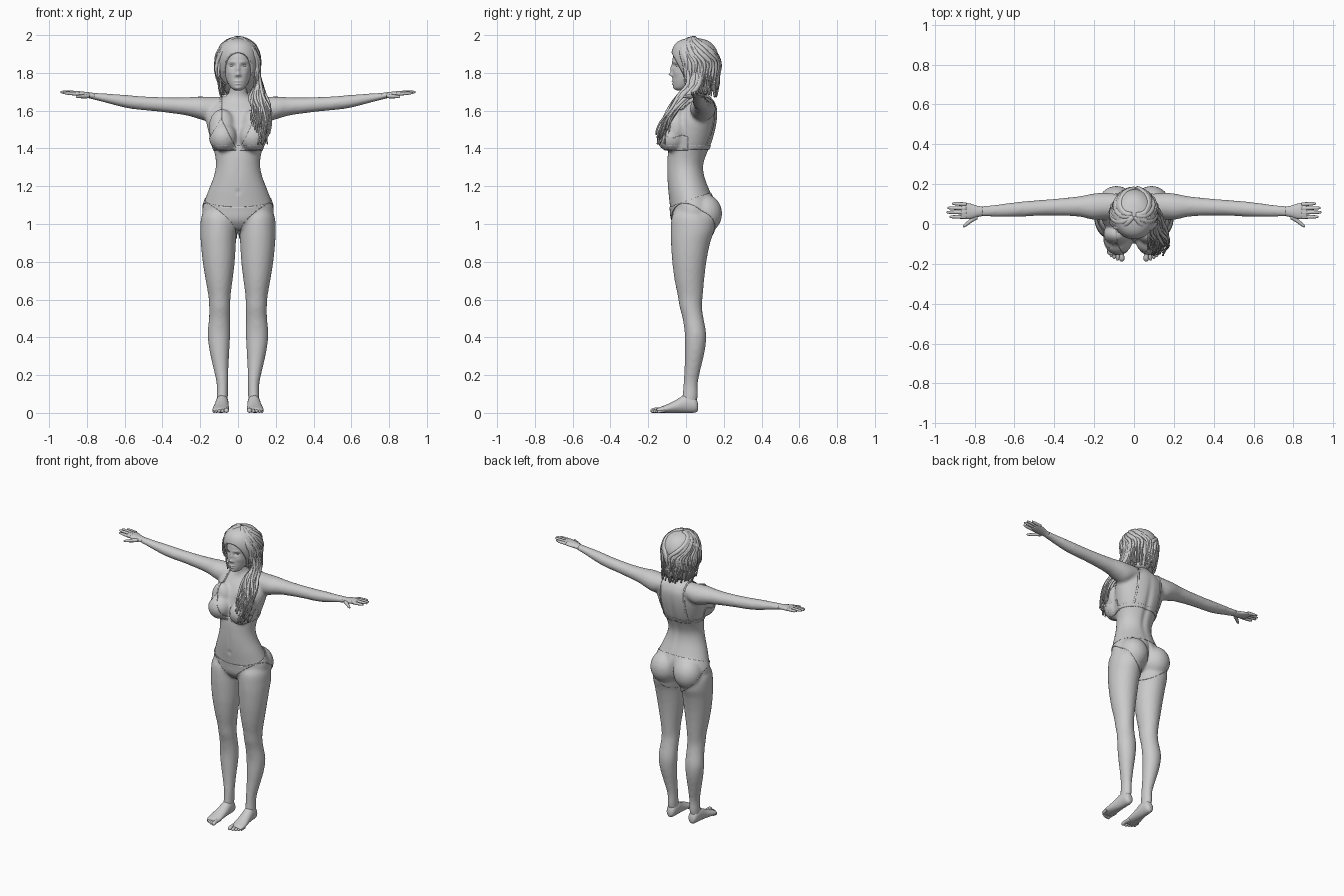
import bpy, bmesh, math, random
from mathutils import Vector, Matrix

random.seed(4)


def smooth_path(rows, n=4):
    """Catmull-Rom interpolation of equal-length tuples."""
    out = []
    for i in range(len(rows) - 1):
        a, b, c, d = rows[max(i - 1, 0)], rows[i], rows[i + 1], rows[min(i + 2, len(rows) - 1)]
        for k in range(n):
            t = k / n
            out.append([.5 * (2 * q + (r - p) * t + (2 * p - 5 * q + 4 * r - s) * t * t
                              + (3 * q - p - 3 * r + s) * t ** 3) for p, q, r, s in zip(a, b, c, d)])
    return out + [list(rows[-1])]


def skin(bm, rings):
    """Bridge rings of points into a closed tube."""
    rings = [[bm.verts.new(p) for p in r] for r in rings]
    n = len(rings[0])
    for p, q in zip(rings, rings[1:]):
        for k in range(n):
            bm.faces.new((p[k], p[(k + 1) % n], q[(k + 1) % n], q[k]))
    bm.faces.new(rings[0][::-1])
    bm.faces.new(rings[-1])


def loft(bm, axis, rows, sgn=1, n=24, steps=3):
    """rows: (position on axis, centre u, half width u, v low, v high)."""
    rings = []
    for t, cu, ru, v0, v1 in smooth_path(rows, steps):
        ring = []
        for k in range(n):
            a = math.tau * k / n
            u = cu + max(ru, .002) * math.cos(a)
            v = (v0 + v1) / 2 + (v1 - v0) / 2 * math.sin(a)
            x, y, z = {'z': (u, v, t), 'y': (u, t, v), 'x': (t, u, v)}[axis]
            ring.append((x * sgn, y, z))
        rings.append(ring)
    skin(bm, rings)


def ball(bm, c, r):
    bmesh.ops.create_uvsphere(bm, u_segments=20, v_segments=12, radius=1,
                              matrix=Matrix.Translation(c) @ Matrix.Diagonal((*r, 1)))


def finish(name, bm, voxel=0, iters=0, solid=0, recalc=True):
    """Make the object, apply its modifiers and shade smooth."""
    if recalc:
        bmesh.ops.recalc_face_normals(bm, faces=bm.faces)
    me = bpy.data.meshes.new(name)
    bm.to_mesh(me)
    bm.free()
    ob = bpy.data.objects.new(name, me)
    bpy.context.collection.objects.link(ob)
    if voxel:
        m = ob.modifiers.new("union", 'REMESH')
        m.mode, m.voxel_size = 'VOXEL', voxel
    if iters:
        m = ob.modifiers.new("soften", 'SMOOTH')
        m.factor, m.iterations = .5, iters
    if solid:
        m = ob.modifiers.new("thickness", 'SOLIDIFY')
        m.thickness, m.offset = solid, -1
    if ob.modifiers:
        dg = bpy.context.evaluated_depsgraph_get()
        me = bpy.data.meshes.new_from_object(ob.evaluated_get(dg))
        ob.modifiers.clear()
        ob.data = me
    me.polygons.foreach_set("use_smooth", [True] * len(me.polygons))
    return ob


def sculpt(ob, bumps, side):
    """Soft pushes along y: (x, z, width, height, dy), mirrored in x."""
    normals = [v.normal.y for v in ob.data.vertices]
    for v, ny in zip(ob.data.vertices, normals):
        x, y, z = v.co
        if ny * side > 0 and abs(x) < .1:
            v.co.y = y + sum(d * math.exp(-((abs(x) - bx) / w) ** 2 - ((z - bz) / h) ** 2)
                             for bx, bz, w, h, d in bumps)


def cut(bm, planes):
    """Keep a*x + b*y + c*z < d for each plane."""
    far = [v for v in bm.verts if any(a * v.co.x + b * v.co.y + c * v.co.z > d + .05 for a, b, c, d in planes)]
    bmesh.ops.delete(bm, geom=far, context='VERTS')
    for a, b, c, d in planes:
        no = Vector((a, b, c))
        bmesh.ops.bisect_plane(bm, geom=bm.verts[:] + bm.edges[:] + bm.faces[:],
                               plane_co=no * d / no.length_squared, plane_no=no, clear_outer=True)


def garment(name, src, planes, push=.004):
    bm = bmesh.new()
    bm.from_mesh(src.data)
    bm.normal_update()
    for v in bm.verts:
        v.co += v.normal * push
    cut(bm, planes)
    finish(name, bm, solid=.004, recalc=False)


# Body: torso, neck, arms and legs fused
bm = bmesh.new()
loft(bm, 'z', [(.975, 0, .07, -.04, .09), (1.02, 0, .17, -.075, .14), (1.07, 0, .19, -.082, .155),
               (1.12, 0, .178, -.088, .15), (1.18, 0, .156, -.095, .125), (1.25, 0, .129, -.1, .1),
               (1.31, 0, .117, -.1, .094), (1.37, 0, .123, -.097, .112), (1.43, 0, .141, -.088, .138),
               (1.5, 0, .16, -.078, .157), (1.56, 0, .17, -.06, .166), (1.61, 0, .155, -.032, .166),
               (1.65, 0, .11, .0, .15), (1.68, 0, .06, .008, .125), (1.71, 0, .047, .005, .108),
               (1.77, 0, .046, .0, .105)], n=36)
for s in (1, -1):
    ball(bm, (s * .078, -.077, 1.46), (.073, .076, .076))
    ball(bm, (s * .085, -.05, 1.51), (.07, .055, .1))
    ball(bm, (s * .088, .098, 1.055), (.09, .09, .1))
    loft(bm, 'x', [(.04, .095, .045, 1.58, 1.677), (.1, .093, .06, 1.565, 1.674), (.16, .09, .067, 1.545, 1.674),
                   (.21, .087, .065, 1.557, 1.675), (.27, .088, .052, 1.574, 1.671), (.35, .086, .045, 1.586, 1.67),
                   (.45, .082, .04, 1.598, 1.673), (.52, .078, .039, 1.604, 1.677), (.6, .072, .037, 1.616, 1.684),
                   (.7, .066, .03, 1.642, 1.691), (.77, .064, .026, 1.66, 1.695), (.8, .063, .025, 1.665, 1.695)], s)
    loft(bm, 'z', [(1.1, .1, .06, -.04, .08), (1.04, .101, .093, -.075, .14), (.97, .103, .097, -.081, .15),
                   (.9, .104, .093, -.08, .128), (.8, .102, .085, -.073, .108), (.7, .1, .071, -.06, .096),
                   (.62, .098, .059, -.044, .089), (.56, .097, .056, -.034, .085), (.5, .098, .056, -.018, .093),
                   (.42, .101, .06, -.007, .107), (.34, .099, .054, -.007, .102), (.25, .092, .042, -.008, .082),
                   (.16, .083, .031, -.013, .063), (.09, .083, .03, -.02, .062), (.04, .084, .028, -.03, .055)], s)
body = finish("body", bm, .01, 5)
sculpt(body, [(0, 1.4, .018, .16, -.01), (0, 1.06, .013, .07, -.02)], 1)
sculpt(body, [(0, 1.17, .008, .011, .008), (0, 1.27, .015, .07, .003)], -1)

# Feet with toes
bm = bmesh.new()
for s in (1, -1):
    loft(bm, 'y', [(.064, .083, .012, .015, .045), (.05, .083, .028, .002, .08), (.0, .084, .034, 0, .098),
                   (-.05, .087, .038, 0, .07), (-.1, .091, .043, 0, .045), (-.14, .092, .042, .001, .03),
                   (-.155, .092, .034, .005, .022)], s)
    for x, r, tip in ((.061, .0125, -.187), (.082, .009, -.183), (.099, .0085, -.175),
                      (.114, .008, -.165), (.127, .0075, -.152)):
        loft(bm, 'y', [(-.11, x, r, .003, .003 + 2 * r), (tip + .03, x, r * .95, .003, .003 + 2 * r),
                       (tip + .01, x, r * 1.05, 0, 2 * r), (tip, x, r * .5, .004, 1.4 * r)], s, 12)
finish("feet", bm)

# Hands with fingers and thumb
bm = bmesh.new()
for s in (1, -1):
    loft(bm, 'x', [(.76, .064, .024, 1.66, 1.693), (.785, .063, .028, 1.665, 1.697), (.82, .064, .038, 1.671, 1.701),
                   (.85, .066, .041, 1.678, 1.703), (.868, .066, .038, 1.684, 1.702)], s)
    for y, tip, z in ((.035, .925, 1.69), (.057, .94, 1.695), (.078, .935, 1.696), (.099, .912, 1.694)):
        loft(bm, 'x', [(.84, y, .0095, z - .011, z + .008), (.885, y * 1.02, .009, z - .008, z + .01),
                       (tip - .012, y * 1.03, .0075, z - .004, z + .01), (tip, y * 1.03, .004, z, z + .008)], s, 12)
    loft(bm, 'x', [(.785, .04, .016, 1.667, 1.69), (.81, .024, .014, 1.665, 1.688), (.835, .004, .011, 1.666, 1.684),
                   (.85, -.007, .009, 1.667, 1.682), (.858, -.012, .004, 1.67, 1.679)], s, 12)
finish("hands", bm)

# Head and face
bm = bmesh.new()
loft(bm, 'z', [(1.708, 0, .018, -.05, -.01), (1.72, 0, .036, -.064, .02), (1.745, 0, .053, -.069, .06),
               (1.78, 0, .067, -.071, .1), (1.82, 0, .074, -.071, .125), (1.86, 0, .077, -.072, .135),
               (1.9, 0, .075, -.066, .13), (1.94, 0, .062, -.05, .115), (1.965, 0, .04, -.02, .08),
               (1.975, 0, .01, .02, .04)], n=80, steps=9)
head = finish("head", bm)
sculpt(head, [(0, 1.792, .011, .01, -.018), (0, 1.82, .009, .022, -.012), (.012, 1.786, .006, .006, -.006),
              (.031, 1.838, .016, .01, .011), (.03, 1.858, .02, .006, -.003), (0, 1.755, .018, .0045, -.006),
              (0, 1.742, .015, .0045, -.006), (0, 1.7485, .02, .002, .003), (0, 1.718, .016, .01, -.004),
              (.045, 1.8, .015, .015, -.004)], -1)
bm = bmesh.new()
for s in (1, -1):
    ball(bm, (s * .031, -.041, 1.838), (.015, .014, .009))
finish("eyes", bm)

# Swimwear lifted from the body surface
garment("briefs", body, [(0, -.35, 1, 1.121), (.95, -.5, -1, -.94), (-.95, -.5, -1, -.94)])
garment("bra_band", body, [(0, 0, 1, 1.415), (0, 0, -1, -1.395)])
for s, side in ((1, "left"), (-1, "right")):
    garment("bra_cup_" + side, body, [(0, 0, -1, -1.39), (0, 1, 0, .01), (-s, 0, 0, -.01),
                                      (-2 * s, 0, 1, 1.38), (1.6 * s, 0, 1, 1.7)])
    garment("bra_strap_" + side, body, [(s, 0, 0, .095), (-s, 0, 0, -.086), (0, 0, -1, -1.41)], .003)

# Hair: scalp cap open at the face
bm = bmesh.new()
loft(bm, 'z', [(1.69, 0, .06, .06, .135), (1.74, 0, .086, 0, .158), (1.8, 0, .107, -.05, .17),
               (1.86, 0, .113, -.075, .175), (1.91, 0, .108, -.076, .167), (1.95, 0, .088, -.06, .143),
               (1.973, 0, .058, -.03, .11), (1.985, 0, .02, .01, .06)], n=40)
bmesh.ops.recalc_face_normals(bm, faces=bm.faces)
cut(bm, [(0, -1.9, -1, -1.762)])
finish("hair_cap", bm, solid=.015, recalc=False)

# Hair: tapered wavy locks
bm = bmesh.new()
rnd = random.uniform


def lock(points, r, wave):
    pts = smooth_path(points, 3)
    ph, last, rings = rnd(0, 6), len(pts) - 1, []
    for i, q in enumerate(pts):
        w = wave * i / last
        pts[i] = Vector(q) + Vector((w * math.sin(ph + 11 * i / last), w * math.cos(ph + 9 * i / last), 0))
    for i, p in enumerate(pts):
        rad = r * (.35 + .65 * math.sin(math.pi * min(1, i / last + .25))) + .001
        tan = pts[min(i + 1, last)] - pts[max(i - 1, 0)]
        u = tan.cross(p - Vector((0, .05, 1.8))).normalized()
        v = u.cross(tan).normalized()
        rings.append([p + u * (1.25 * rad * math.cos(a)) + v * (.9 * rad * math.sin(a))
                      for a in (math.tau * k / 6 for k in range(6))])
    skin(bm, rings)


for i in range(120):
    s = 1 if i % 2 else -1
    az1, k = math.radians(rnd(62, 180)), rnd(.95, 1.02)
    pts = []
    for j in range(5):
        t = j / 4
        th, az = .1 + 1.45 * t, az1 * (.4 + .6 * t)
        pts.append((s * k * .115 * math.sin(th) * math.sin(az),
                    .05 - k * .128 * math.sin(th) * math.cos(az), 1.85 + k * .135 * math.cos(th)))
    x, y, z = pts[-1]
    end = rnd(1.67, 1.74)
    pts += [(x * .98, y * .97 + .002, 1.79), (x * .9 + .005, y * .9 + .01, (1.79 + end) / 2),
            (x * .82 + .01, y * .8 + .02, end)]
    lock(pts, rnd(.007, .012), .008)
# Locks swept forward over one shoulder
for i in range(50):
    dx, dy, dz = rnd(-.045, .05), rnd(-.012, .03), rnd(-.03, .05)
    lock([(.1, .03 + 2 * dy, 1.84), (.11 + dx * .3, .03 + 1.5 * dy, 1.74), (.105 + dx * .8, -.025 + 1.5 * dy, 1.675),
          (.122 + dx, -.075 + dy, 1.61), (.125 + dx, -.115 + dy - abs(dx) * .1, 1.53 + dz * .4),
          (.122 + dx * .75, -.138 + dy, 1.45 + dz)], rnd(.006, .011), .012)
finish("hair_locks", bm)
